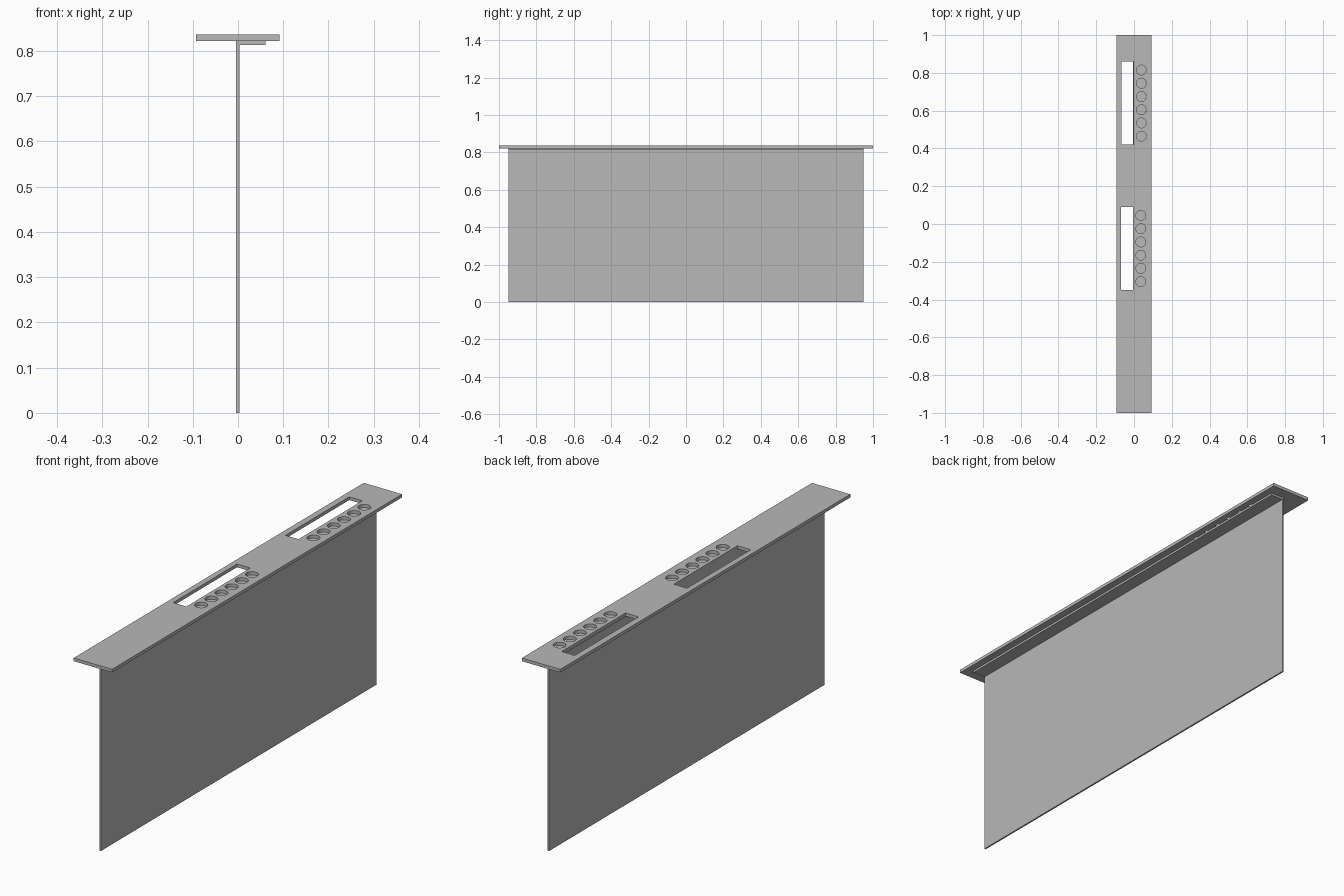
import bpy
from math import cos, sin, tau

cube = bpy.data.objects.get("Cube")
if cube:
    bpy.data.objects.remove(cube, do_unlink=True)

grey = bpy.data.materials.new("plain grey")
grey.use_nodes = True
colour = (0.48, 0.48, 0.48, 1)
grey.diffuse_color = colour
grey.node_tree.nodes["Principled BSDF"].inputs["Base Color"].default_value = colour


def rectangle(x0, x1, y0, y1):
    return [(x0, y0), (x1, y0), (x1, y1), (x0, y1)]


def circle(x, y, r, n=32):
    return [(x + r * cos(tau * i / n), y + r * sin(tau * i / n)) for i in range(n)]


def slab(name, outlines, z0, z1):
    """Extrude a flat outline; further outlines inside it become holes."""
    curve = bpy.data.curves.new(name, "CURVE")
    curve.dimensions = "2D"
    curve.fill_mode = "BOTH"
    curve.extrude = (z1 - z0) / 2
    for points in outlines:
        spline = curve.splines.new("POLY")
        spline.points.add(len(points) - 1)
        for p, (x, y) in zip(spline.points, points):
            p.co = (x, y, 0, 1)
        spline.use_cyclic_u = True
    curve.materials.append(grey)
    obj = bpy.data.objects.new(name, curve)
    obj.location.z = (z0 + z1) / 2
    bpy.context.collection.objects.link(obj)
    bpy.ops.object.select_all(action="DESELECT")
    obj.select_set(True)
    bpy.context.view_layer.objects.active = obj
    bpy.ops.object.convert(target="MESH")
    bpy.ops.object.shade_flat()
    return obj


# Top plate with two slots, each beside a row of six round holes
outlines = [rectangle(-0.093, 0.092, -1, 1),
            rectangle(-0.065, -0.002, 0.42, 0.86),
            rectangle(-0.068, -0.004, -0.35, 0.09)]
for x, first_y in ((0.039, 0.465), (0.036, -0.305)):
    outlines += [circle(x, first_y + 0.07 * i, 0.026) for i in range(6)]
slab("top_plate", outlines, 0.822, 0.836)

# Narrow strip under the round holes
slab("support_strip", [rectangle(0.003, 0.061, -0.95, 0.95)], 0.813, 0.822)

# Thin upright panel
slab("upright_panel", [rectangle(-0.004, 0.003, -0.95, 0.95)], 0, 0.822)
